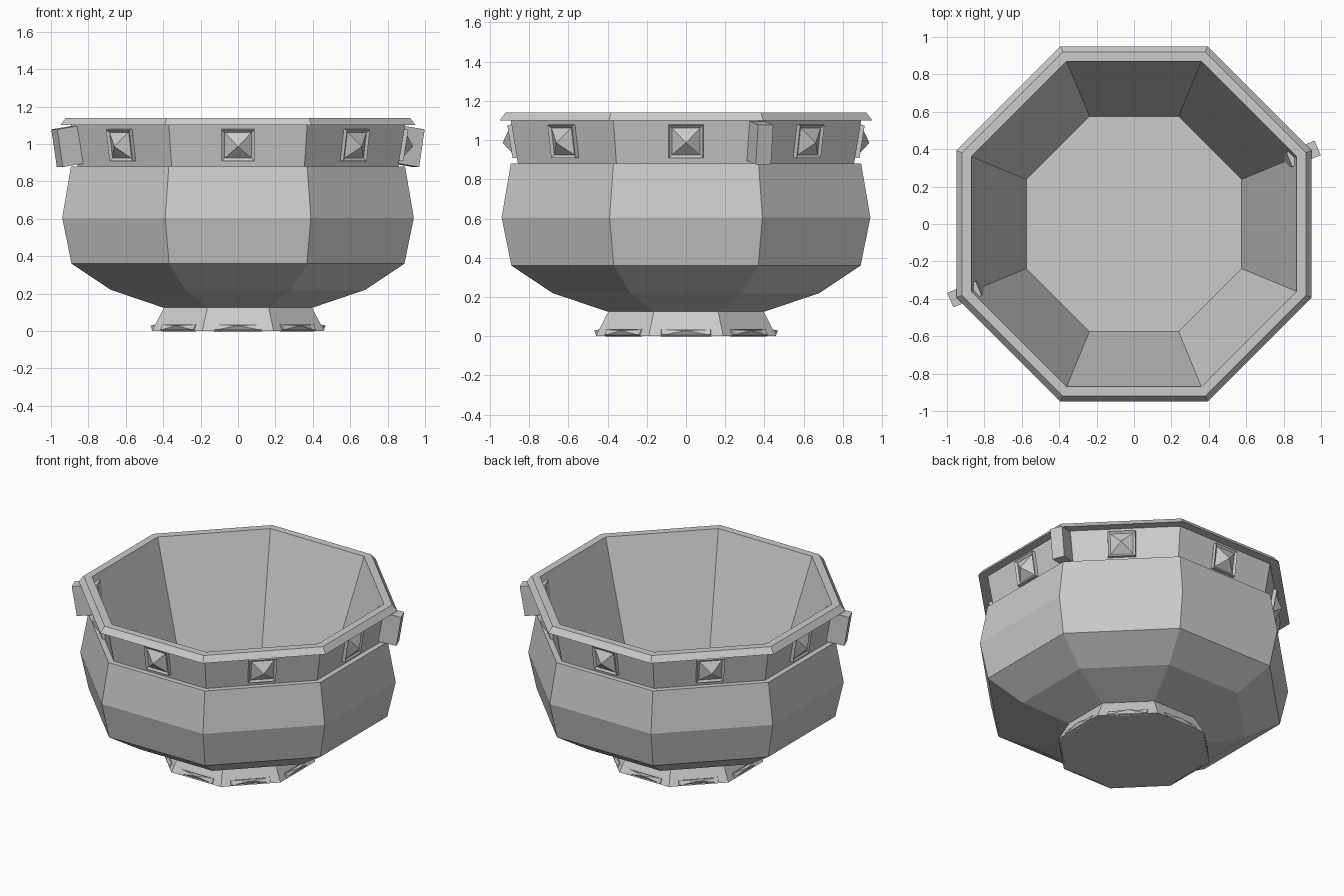
import bpy, bmesh
from math import pi, cos, sin, radians
from mathutils import Vector

if "Cube" in bpy.data.objects:
    bpy.data.objects.remove(bpy.data.objects["Cube"])

SIDES = 8


def finish(name, bm):
    bmesh.ops.recalc_face_normals(bm, faces=bm.faces)
    me = bpy.data.meshes.new(name)
    bm.to_mesh(me)
    bm.free()
    ob = bpy.data.objects.new(name, me)
    bpy.context.collection.objects.link(ob)
    return ob


def lathe(name, profile):
    """Octagonal lathe; profile is (distance to flat side, z), ends capped."""
    bm = bmesh.new()
    rings = []
    for r, z in profile:
        rad = r / cos(pi / SIDES)
        rings.append([bm.verts.new((rad * cos((k + .5) * 2 * pi / SIDES),
                                    rad * sin((k + .5) * 2 * pi / SIDES), z))
                      for k in range(SIDES)])
    for a, b in zip(rings, rings[1:]):
        for k in range(SIDES):
            j = (k + 1) % SIDES
            bm.faces.new((a[k], a[j], b[j], b[k]))
    bm.faces.new(rings[0])
    bm.faces.new(rings[-1])
    return finish(name, bm)


def wall_frame(angle, r, z, tilt):
    """Origin, sideways, up and outward axes of a wall leaning out by tilt."""
    radial = Vector((cos(angle), sin(angle), 0))
    zup = Vector((0, 0, 1))
    side = Vector((-sin(angle), cos(angle), 0))
    up = radial * sin(tilt) + zup * cos(tilt)
    out = radial * cos(tilt) - zup * sin(tilt)
    return radial * r + zup * z, side, up, out


def stepped(name, frame, layers, apex=None):
    """Stacked rectangles (half width, half height, offset), optional point."""
    o, side, up, out = frame
    bm = bmesh.new()
    rings = [[bm.verts.new(o + side * (w * sx) + up * (h * sy) + out * d)
              for sx, sy in ((-1, -1), (1, -1), (1, 1), (-1, 1))]
             for w, h, d in layers]
    for a, b in zip(rings, rings[1:]):
        for k in range(4):
            j = (k + 1) % 4
            bm.faces.new((a[k], a[j], b[j], b[k]))
    bm.faces.new(rings[0])
    if apex is None:
        bm.faces.new(rings[-1])
    else:
        tip = bm.verts.new(o + out * apex)
        for k in range(4):
            bm.faces.new((rings[-1][k], rings[-1][(k + 1) % 4], tip))
    return finish(name, bm)


# Bowl: outer belly, neck, rim, then inner wall and floor
lathe("bowl", [(.40, .125), (.68, .22), (.89, .36), (.94, .605), (.893, .88),
               (.857, .88), (.893, 1.10), (.95, 1.10), (.92, 1.14),
               (.87, 1.14), (.575, .20)])

# Flared foot
lathe("foot", [(.46, 0), (.395, .127)])

# Pyramid studs around the neck and flat ones around the foot
for k in range(SIDES):
    a = k * 2 * pi / SIDES
    stepped("neck_stud", wall_frame(a, .876, .995, radians(9)),
            [(.09, .087, -.01), (.087, .084, .022), (.072, .070, .012)], .06)
    stepped("foot_stud", wall_frame(a, .45, .019, radians(-27)),
            [(.13, .018, -.01), (.125, .016, .006), (.10, .013, .004)], .022)

# Two handle lugs on opposite corners
for a in (pi / 8, pi / 8 + pi):
    stepped("handle_lug", wall_frame(a, .965, .99, radians(9)),
            [(.042, .102, -.083), (.042, .102, .083)])
